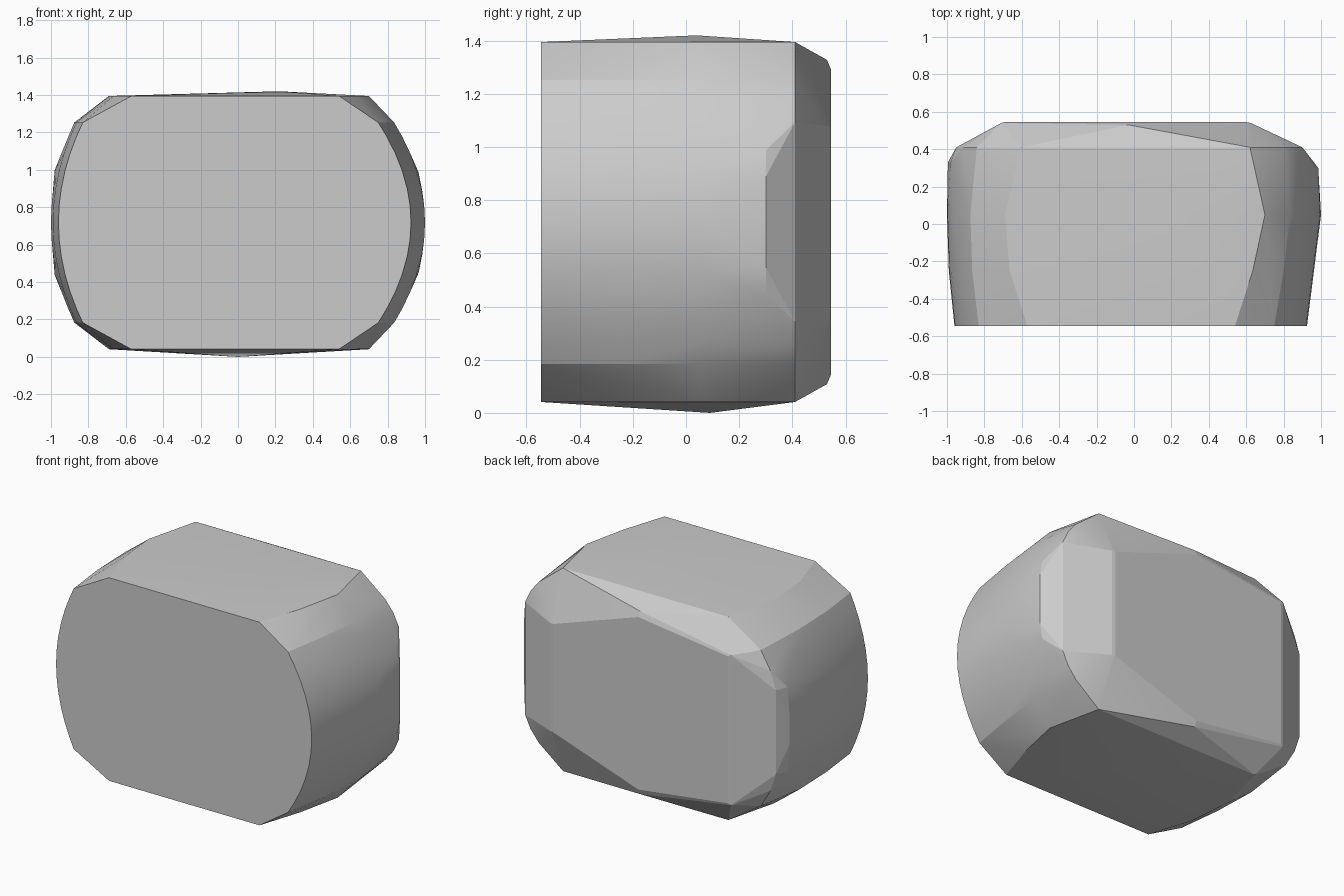
import bpy, bmesh

if "Cube" in bpy.data.objects:
    bpy.data.objects.remove(bpy.data.objects["Cube"])

MID = 0.718  # height of the horizontal symmetry plane
H = [0.677, 0.535, 0.46, 0.37, 0.28, 0.18, 0.09, 0.0]  # offsets from that plane


def curve(corner, shoulder, tip, h):
    """Side outline x at height offset h: flat corner, then an elliptical bulge."""
    if h > 0.6:
        return corner
    return tip + (shoulder - tip) * (h / 0.535) ** 2


# Cross-sections: y, (left corner, shoulder, tip), (right corner, shoulder, tip)
sections = [
    (-0.545, (-0.57, -0.83, -0.96), (0.54, 0.75, 0.925)),
    (-0.25, (-0.665, -0.865, -0.99), (0.635, 0.80, 0.963)),
    (0.05, (-0.69, -0.875, -1.0), (0.70, 0.835, 1.0)),
]
bm = bmesh.new()


def add(x, y, h):
    for s in ((1, -1) if h else (1,)):
        bm.verts.new((x, y, MID + s * h))


for y, left, right in sections:
    for h in H:
        for side in (left, right):
            add(curve(*side, h), y, h)

# Rear rim, cut-away cheeks and back face
for x, y, h in [
    (-0.60, 0.41, 0.677), (0.62, 0.41, 0.677),
    (-0.84, 0.41, 0.52), (0.80, 0.41, 0.535),
    (-0.91, 0.41, 0.40), (-0.95, 0.41, 0.28),
    (0.86, 0.41, 0.46), (0.90, 0.41, 0.375),
    (-0.995, 0.33, 0.10), (-0.98, 0.33, 0.28),
    (0.985, 0.30, 0.17), (0.965, 0.30, 0.27),
    (-0.69, 0.545, 0.49), (0.60, 0.545, 0.36),
    (-0.71, 0.54, 0.50), (0.625, 0.54, 0.36),
    (-0.03, 0.545, 0.575), (-0.03, 0.53, 0.61),
]:
    add(x, y, h)

# Slight crowns on the top and bottom
bm.verts.new((0.22, 0.04, 1.42))
bm.verts.new((0.0, 0.09, 0.0))

# Skin everything as one convex solid
res = bmesh.ops.convex_hull(bm, input=bm.verts[:])
junk = {g for g in res["geom_interior"] + res["geom_unused"]
        if isinstance(g, bmesh.types.BMVert)}
bmesh.ops.delete(bm, geom=list(junk), context='VERTS')
bmesh.ops.dissolve_limit(bm, angle_limit=0.01, verts=bm.verts[:], edges=bm.edges[:])
bmesh.ops.recalc_face_normals(bm, faces=bm.faces[:])

mesh = bpy.data.meshes.new("faceted_block")
bm.to_mesh(mesh)
bm.free()
block = bpy.data.objects.new("faceted_block", mesh)
bpy.context.collection.objects.link(block)
bpy.context.view_layer.objects.active = block
block.select_set(True)
bpy.ops.object.shade_smooth_by_angle(angle=0.16)
